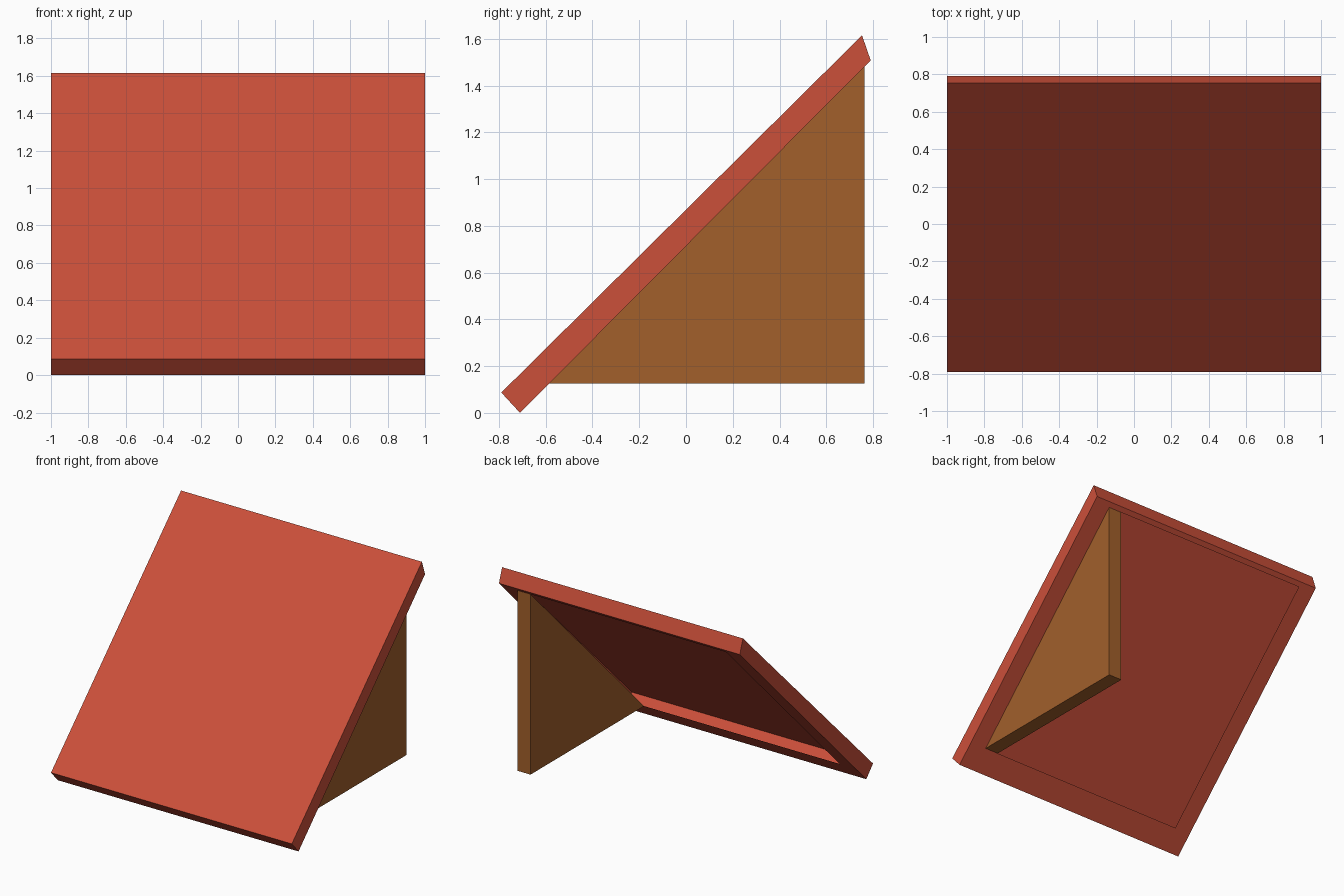
import bpy
import bmesh
from mathutils import Vector

if "Cube" in bpy.data.objects:
    bpy.data.objects.remove(bpy.data.objects["Cube"])


def material(name, rgb):
    m = bpy.data.materials.new(name)
    m.diffuse_color = (*rgb, 1)
    m.use_nodes = True
    m.node_tree.nodes["Principled BSDF"].inputs["Base Color"].default_value = m.diffuse_color
    return m


def prism(profile, x0, x1):
    """Extrude a (y, z) profile along x."""
    bm = bmesh.new()
    face = bm.faces.new([bm.verts.new((x0, y, z)) for y, z in profile])
    ext = bmesh.ops.extrude_face_region(bm, geom=[face])["geom"]
    verts = [v for v in ext if isinstance(v, bmesh.types.BMVert)]
    bmesh.ops.translate(bm, verts=verts, vec=(x1 - x0, 0, 0))
    bmesh.ops.recalc_face_normals(bm, faces=bm.faces)
    return bm


def finish(name, bm, mat):
    mesh = bpy.data.meshes.new(name)
    bm.to_mesh(mesh)
    bm.free()
    mesh.materials.append(mat)
    bpy.context.collection.objects.link(bpy.data.objects.new(name, mesh))


tile_red = material("tile_red", (0.60, 0.079, 0.042))
timber_brown = material("timber_brown", (0.36, 0.115, 0.024))

# Key points (y, z) along the underside of the slope
EAVE, RIDGE = Vector((-0.710, 0.0)), Vector((0.790, 1.508))
LOW, HIGH = EAVE.lerp(RIDGE, 0.084), EAVE.lerp(RIDGE, 0.982)
INSET, THICK = 0.867, 0.11

# Sloping hollow roof panel with a tilted ridge end
panel = prism([EAVE, RIDGE, (0.753, 1.615), (-0.790, 0.087)], -1, 1)

# Open underside: inset the face to a rim, then remove the middle
panel.normal_update()
under = max(panel.faces, key=lambda f: f.normal.y - f.normal.z)
bmesh.ops.inset_individual(panel, faces=[under], thickness=0.01)
for v in under.verts:
    y, z = HIGH if v.co.z > 0.7 else LOW
    v.co = (INSET if v.co.x > 0 else -INSET, y, z)
bmesh.ops.delete(panel, geom=[under], context="FACES_ONLY")
finish("roof_panel", panel, tile_red)

# Triangular gable wall against the rim at one end
gable = prism([LOW, (HIGH.x, LOW.y), HIGH], INSET - THICK, INSET)
finish("gable_wall", gable, timber_brown)
